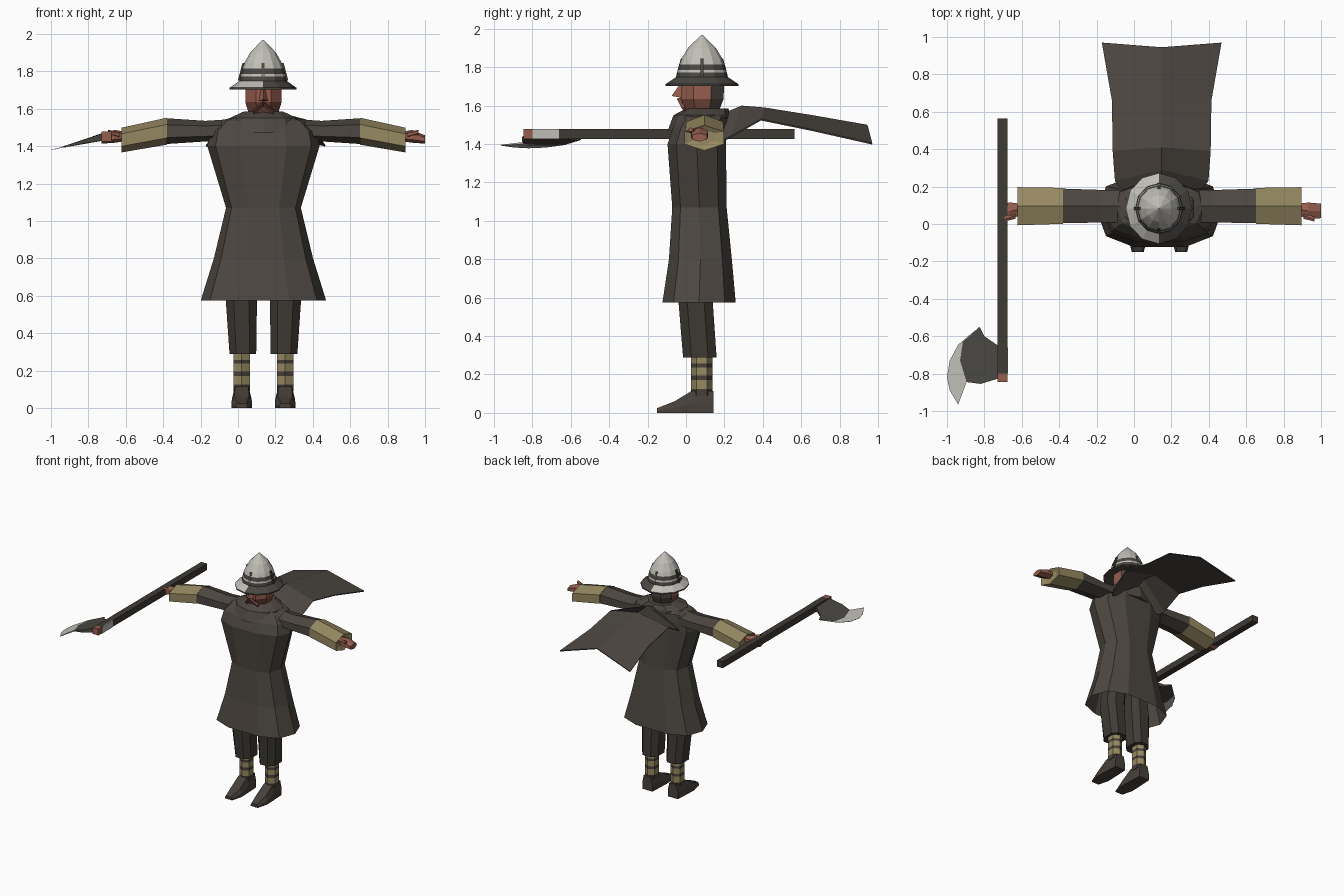
import bpy, bmesh, math
from mathutils import Vector

CX = 0.136  # body centre line (the weapon sticks out to one side)


def mat(name, r, g, b):
    m = bpy.data.materials.new(name)
    lin = [((c / 255 + 0.055) / 1.055) ** 2.4 for c in (r, g, b)]
    m.diffuse_color = (*lin, 1)
    return m


ROBE = mat("dark_wool", 77, 71, 65)
TROUSER = mat("dark_cloth", 63, 59, 53)
TAN = mat("tan_linen", 150, 137, 97)
SKIN = mat("skin", 150, 93, 78)
BEARD = mat("red_beard", 120, 73, 61)
METAL = mat("pale_metal", 192, 190, 182)
IRON = mat("dark_iron", 74, 71, 66)
LEATHER = mat("leather", 71, 64, 58)


def finish(name, bm, mats, rule=None):
    bmesh.ops.recalc_face_normals(bm, faces=bm.faces[:])
    if rule:
        for f in bm.faces:
            f.material_index = rule(f.calc_center_median(), f.normal)
    me = bpy.data.meshes.new(name)
    bm.to_mesh(me)
    bm.free()
    for m in mats:
        me.materials.append(m)
    ob = bpy.data.objects.new(name, me)
    bpy.context.collection.objects.link(ob)
    return ob


def loft(name, rings, mats, rule=None, closed=True, start=True, end=True):
    """Skin a list of equal-length point rings."""
    bm = bmesh.new()
    vs = [[bm.verts.new(p) for p in r] for r in rings]
    n = len(vs[0])
    for a, b in zip(vs, vs[1:]):
        for i in range(n if closed else n - 1):
            j = (i + 1) % n
            bm.faces.new((a[i], a[j], b[j], b[i]))
    if closed and start:
        bm.faces.new(vs[0])
    if closed and end:
        bm.faces.new(vs[-1])
    return finish(name, bm, mats, rule)


def unit(n, turn=0.0, power=1.0):
    out = []
    for i in range(n):
        a = 2 * math.pi * (i + turn) / n
        out.append([math.copysign(abs(v) ** power, v) if abs(v) > 1e-6 else 0
                    for v in (math.cos(a), math.sin(a))])
    return out


def ring_z(x, y, z, rx, ry, n=8, turn=0.0, power=1.0):
    return [(x + rx * c, y + ry * s, z) for c, s in unit(n, turn, power)]


def ring_x(x, y, z, ry, rz, n=6, turn=0.5):
    return [(x, y + ry * c, z + rz * s) for c, s in unit(n, turn)]


def slab(name, outline, mats, rule=None):
    """Thin closed solid from (x, y, z, half thickness) points."""
    return loft(name, [[(x, y, z - t) for x, y, z, t in outline],
                       [(x, y, z + t) for x, y, z, t in outline]], mats, rule)


# Long coat, open at the hem: z, centre y, half width, half depth
coat = [(0.575, 0.068, 0.335, 0.198), (0.80, 0.075, 0.265, 0.170),
        (1.07, 0.070, 0.200, 0.147), (1.40, 0.056, 0.300, 0.158),
        (1.48, 0.070, 0.285, 0.145), (1.535, 0.09, 0.23, 0.13),
        (1.565, 0.095, 0.13, 0.11)]
loft("coat", [ring_z(CX, y, z, rx, ry, 10, 0, 0.75) for z, y, rx, ry in coat],
     [ROBE], start=False)

# Hooded collar draped over the shoulders
loft("collar", [ring_z(CX, 0.07, 1.47, 0.22, 0.165, 10, 0.5),
                ring_z(CX, 0.085, 1.55, 0.19, 0.15, 10, 0.5),
                ring_z(CX, 0.11, 1.585, 0.11, 0.11, 10, 0.5)], [ROBE])

# Cape blown out backwards: half width, centre (y, z), edge (y, z)
rows = [(0.22, 0.17, 1.55, 0.19, 1.42), (0.25, 0.29, 1.60, 0.23, 1.44),
        (0.262, 0.41, 1.59, 0.39, 1.53), (0.266, 0.66, 1.55, 0.66, 1.475),
        (0.320, 0.945, 1.50, 0.97, 1.405)]
cape = loft("cape", [[(CX + 0.012 - w, ye, ze),
                      (CX + 0.012, yc, zc),
                      (CX + 0.012 + w, ye, ze)] for w, yc, zc, ye, ze in rows],
            [ROBE], closed=False)
cape.modifiers.new("thickness", "SOLIDIFY").thickness = 0.008

# Head: skin in front, beard below, hood behind
head = [(1.52, 0.07, 0.03, 0.06), (1.575, 0.085, 0.085, 0.095),
        (1.635, 0.085, 0.105, 0.12), (1.72, 0.085, 0.105, 0.122)]


def head_rule(c, n):
    if c.y > 0.09:
        return 2
    return 1 if c.z < 1.63 else 0


loft("head", [ring_z(CX, y, z, rx, ry, 8, 0.5) for z, y, rx, ry in head],
     [SKIN, BEARD, ROBE], head_rule)
loft("nose", [[(CX - 0.028, -0.02, 1.64), (CX + 0.028, -0.02, 1.64), (CX, -0.075, 1.65)],
              [(CX - 0.015, -0.02, 1.71), (CX + 0.015, -0.02, 1.71), (CX, -0.04, 1.70)]],
     [SKIN])
for s in (-1, 1):
    loft("moustache", [[(CX, -0.02, 1.645), (CX, -0.048, 1.635), (CX, -0.02, 1.61)],
                       [(CX + s * 0.06, -0.005, 1.59), (CX + s * 0.058, -0.022, 1.585),
                        (CX + s * 0.05, -0.005, 1.565)]], [BEARD])

# Kettle helmet with dark bands and a half-worn brim
profile = [(1.715, 0.10), (1.702, 0.182), (1.712, 0.182), (1.748, 0.130), (1.772, 0.125),
           (1.785, 0.122), (1.815, 0.114), (1.845, 0.102), (1.90, 0.070), (1.968, 0.004)]


def helmet_rule(c, n):
    if c.z < 1.708:
        return 1
    if c.z < 1.745:
        return 0 if c.x < CX + 0.02 else 1
    return 1 if c.z < 1.771 or 1.785 < c.z < 1.814 else 0


loft("helmet", [ring_z(CX - 0.002, 0.083, z, r * 0.98, r * 1.04, 12) for z, r in profile],
     [METAL, IRON], helmet_rule)
# Riveted vertical straps on the crown
for i in range(4):
    a = math.pi / 2 * i
    d, t = Vector((math.cos(a), math.sin(a), 0)), Vector((-math.sin(a), math.cos(a), 0))
    o = Vector((CX - 0.002, 0.083, 0))
    loft("helmet_strap", [[o + d * (r + k) + t * w + Vector((0, 0, z))
                           for k, w in ((-0.01, -0.008), (0.008, -0.008),
                                        (0.008, 0.008), (-0.01, 0.008))]
                          for z, r in ((1.75, 0.127), (1.845, 0.102))], [IRON])

for s in (-1, 1):
    side = "right" if s < 0 else "left"

    # Arm, sleeve, hand: distance from centre, y, z, half depth, half height
    def tube(name, secs, m):
        loft(side + name, [ring_x(CX + s * d, y, z, ry * 1.12, rz) for d, y, z, ry, rz in secs], [m])
    tube("_arm", [(0.16, 0.095, 1.485, 0.09, 0.06), (0.31, 0.095, 1.48, 0.09, 0.055),
                  (0.52, 0.097, 1.48, 0.095, 0.069)], ROBE)
    tube("_sleeve", [(0.515, 0.097, 1.48, 0.099, 0.072), (0.76, 0.095, 1.432, 0.105, 0.066),
                     (0.745, 0.09, 1.437, 0.06, 0.04)], TAN)
    tube("_hand", [(0.73, 0.08, 1.452, 0.028, 0.024), (0.795, 0.07, 1.452, 0.046, 0.034),
                   (0.865, 0.07, 1.435, 0.040, 0.022)], SKIN)
    tube("_thumb", [(0.77, 0.045, 1.46, 0.018, 0.016), (0.83, 0.025, 1.475, 0.012, 0.012)], SKIN)

    # Leg in trousers
    x = CX + s * 0.116
    loft(side + "_trouser", [ring_z(x - s * 0.006, 0.072, 0.288, 0.076, 0.093, 8, 0.5, 0.8),
                             ring_z(x + s * 0.002, 0.05, 0.58, 0.089, 0.095, 8, 0.5, 0.8),
                             ring_z(x - s * 0.02, 0.06, 0.80, 0.08, 0.085, 8, 0.5, 0.8)], [TROUSER])
    # Wrapped shin with crossing dark bands
    heights = [0.09, 0.125, 0.172, 0.195, 0.237, 0.257, 0.295]
    loft(side + "_shin_wrap", [ring_z(x, 0.082, z, 0.051, 0.056, 6, 0.5) for z in heights],
         [TAN, LEATHER], lambda c, n: 1 if c.z < 0.12 or 0.172 < c.z < 0.195
         or 0.237 < c.z < 0.257 else 0)
    # Pointed shoe, lofted from heel to toe
    loft(side + "_shoe", [[(x - w, y, 0), (x + w, y, 0), (x + w, y, h * 0.45),
                           (x + w * 0.7, y, h), (x - w * 0.7, y, h), (x - w, y, h * 0.45)]
                          for y, w, h in ((0.142, 0.046, 0.115), (0.03, 0.052, 0.115),
                                          (-0.06, 0.055, 0.06), (-0.15, 0.032, 0.025))],
         [LEATHER])

# Axe shaft held out forwards, with reddish tip
HX, HZ, R = -0.703, 1.451, 0.026
loft("axe_shaft", [[(HX + R * a, y, HZ + R * b) for a, b in ((-1, -1), (1, -1), (1, 1), (-1, 1))]
                   for y in (-0.845, -0.80, 0.565)],
     [TROUSER, SKIN], lambda c, n: 1 if c.y < -0.81 else 0)
# Pale socket plate on the inner side of the shaft
loft("axe_socket", [[(HX + R + k, y, HZ + R * b) for k, b in ((-0.004, -1), (0.004, -1),
                                                              (0.004, 1), (-0.004, 1))]
                    for y in (-0.80, -0.66)], [METAL])


def bp(x, y, t):  # blade point on a plane sloping down away from the shaft
    return (x, y, 1.45 + (x + 0.72) * 0.255, t)


# Blade body, then the bright cutting edge
slab("axe_blade", [bp(-0.705, -0.66, 0.022), bp(-0.735, -0.645, 0.016), bp(-0.80, -0.60, 0.008),
                   bp(-0.825, -0.55, 0.003), bp(-0.915, -0.63, 0.005), bp(-0.93, -0.73, 0.005),
                   bp(-0.895, -0.845, 0.005), bp(-0.82, -0.855, 0.009), bp(-0.705, -0.82, 0.022)],
     [IRON])
slab("axe_edge", [bp(-0.825, -0.548, 0.002), bp(-0.94, -0.645, 0.001), bp(-0.985, -0.73, 0.001),
                  bp(-1.0, -0.82, 0.001), bp(-0.985, -0.89, 0.001), bp(-0.94, -0.965, 0.002),
                  bp(-0.895, -0.845, 0.005), bp(-0.93, -0.73, 0.005), bp(-0.915, -0.63, 0.005)],
     [METAL])
